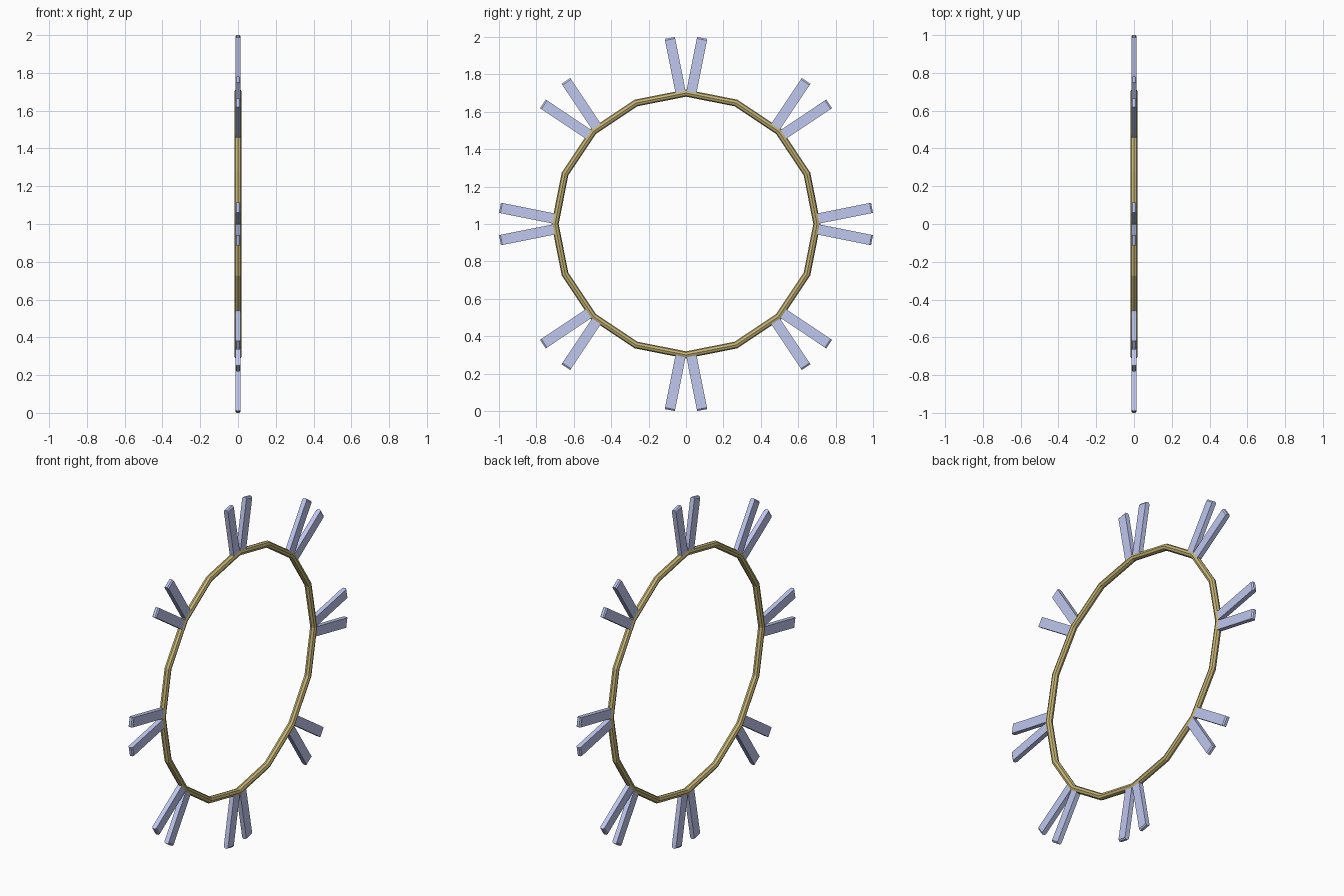
import bpy, bmesh, math
from mathutils import Vector, Matrix

if "Cube" in bpy.data.objects:
    bpy.data.objects.remove(bpy.data.objects["Cube"])

R, MINOR = 0.70, 0.019          # ring radius and tube radius
WIDTH, THICK, LENGTH = 0.055, 0.027, 0.306
CENTRE = Vector((0, 0, 1))


def material(name, rgb):
    m = bpy.data.materials.new(name)
    m.diffuse_color = (*rgb, 1)
    m.use_nodes = True
    m.node_tree.nodes["Principled BSDF"].inputs["Base Color"].default_value = m.diffuse_color
    return m


gold = material("gold", (0.56, 0.46, 0.18))
blue = material("blue", (0.52, 0.57, 0.86))

# Low-poly ring standing in the YZ plane
bpy.ops.mesh.primitive_torus_add(major_segments=16, minor_segments=8,
                                 major_radius=R, minor_radius=MINOR,
                                 location=CENTRE, rotation=(0, math.pi / 2, 0))
ring = bpy.context.object
ring.name = "ring"
ring.data.materials.append(gold)


# Bar with slightly chamfered outer end; inner side edge sits on the ring corner
def bar(name, corner_angle, side):
    bm = bmesh.new()
    cap = 0.008
    rings = []
    for z, t in ((0, THICK), (LENGTH - cap, THICK), (LENGTH, THICK * 0.55)):
        rings.append([bm.verts.new((x * t / 2, y, z)) for x, y in
                      ((-1, 0), (1, 0), (1, WIDTH), (-1, WIDTH))])
    for a, b in zip(rings, rings[1:]):
        for i in range(4):
            j = (i + 1) % 4
            bm.faces.new((a[i], a[j], b[j], b[i]))
    bm.faces.new(rings[0][::-1])
    bm.faces.new(rings[-1])
    # mirror for the partner bar, lean outward, then move to the ring corner
    lean = Matrix.Rotation(-math.pi / 16, 4, 'X')
    flip = Matrix.Diagonal((1, side, 1, 1))
    place = (Matrix.Translation(CENTRE) @ Matrix.Rotation(corner_angle, 4, 'X')
             @ Matrix.Translation((0, 0, R)) @ flip @ lean)
    bm.transform(place)
    bmesh.ops.recalc_face_normals(bm, faces=bm.faces)
    mesh = bpy.data.meshes.new(name)
    bm.to_mesh(mesh)
    bm.free()
    mesh.materials.append(blue)
    bpy.context.collection.objects.link(bpy.data.objects.new(name, mesh))


# Eight V-shaped pairs
for k in range(8):
    for side in (-1, 1):
        bar(f"bar_{k}_{'a' if side < 0 else 'b'}", k * math.pi / 4, side)
